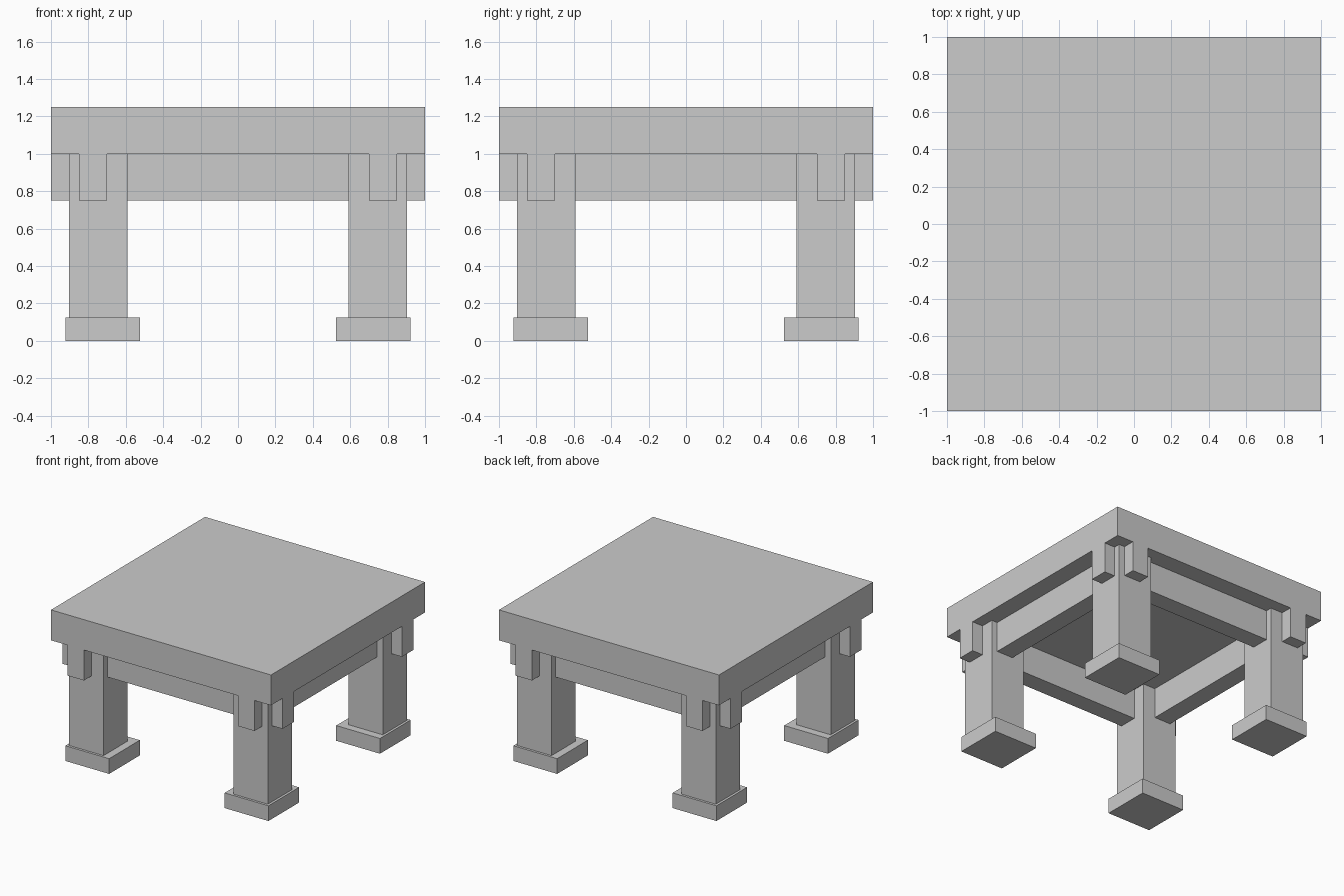
import bpy
import bmesh

if "Cube" in bpy.data.objects:
    bpy.data.objects.remove(bpy.data.objects["Cube"])


def box(name, low, high, mirror=(False, False)):
    """Axis-aligned box between two corners, optionally mirrored about x and y."""
    bm = bmesh.new()
    bmesh.ops.create_cube(bm, size=1)
    for v in bm.verts:
        v.co = [(a + b) / 2 + c * (b - a) for a, b, c in zip(low, high, v.co)]
    mesh = bpy.data.meshes.new(name)
    bm.to_mesh(mesh)
    bm.free()
    obj = bpy.data.objects.new(name, mesh)
    bpy.context.collection.objects.link(obj)
    if any(mirror):
        mod = obj.modifiers.new("Mirror", "MIRROR")
        mod.use_axis = (*mirror, False)
        mod.use_mirror_merge = False
    return obj


BOTH = (True, True)

# Thick square top
box("table_top", (-1, -1, 1.0), (1, 1, 1.25))

# Rails pass through the legs and end flush with the top
box("side_rails", (0.70, -1, 0.75), (0.85, 1, 1.0), (True, False))
box("cross_rails", (-1, 0.70, 0.75), (1, 0.85, 1.0), (False, True))

# Four legs on square feet
box("legs", (0.59, 0.59, 0.125), (0.903, 0.903, 1.0), BOTH)
box("feet", (0.525, 0.525, 0), (0.923, 0.923, 0.125), BOTH)
